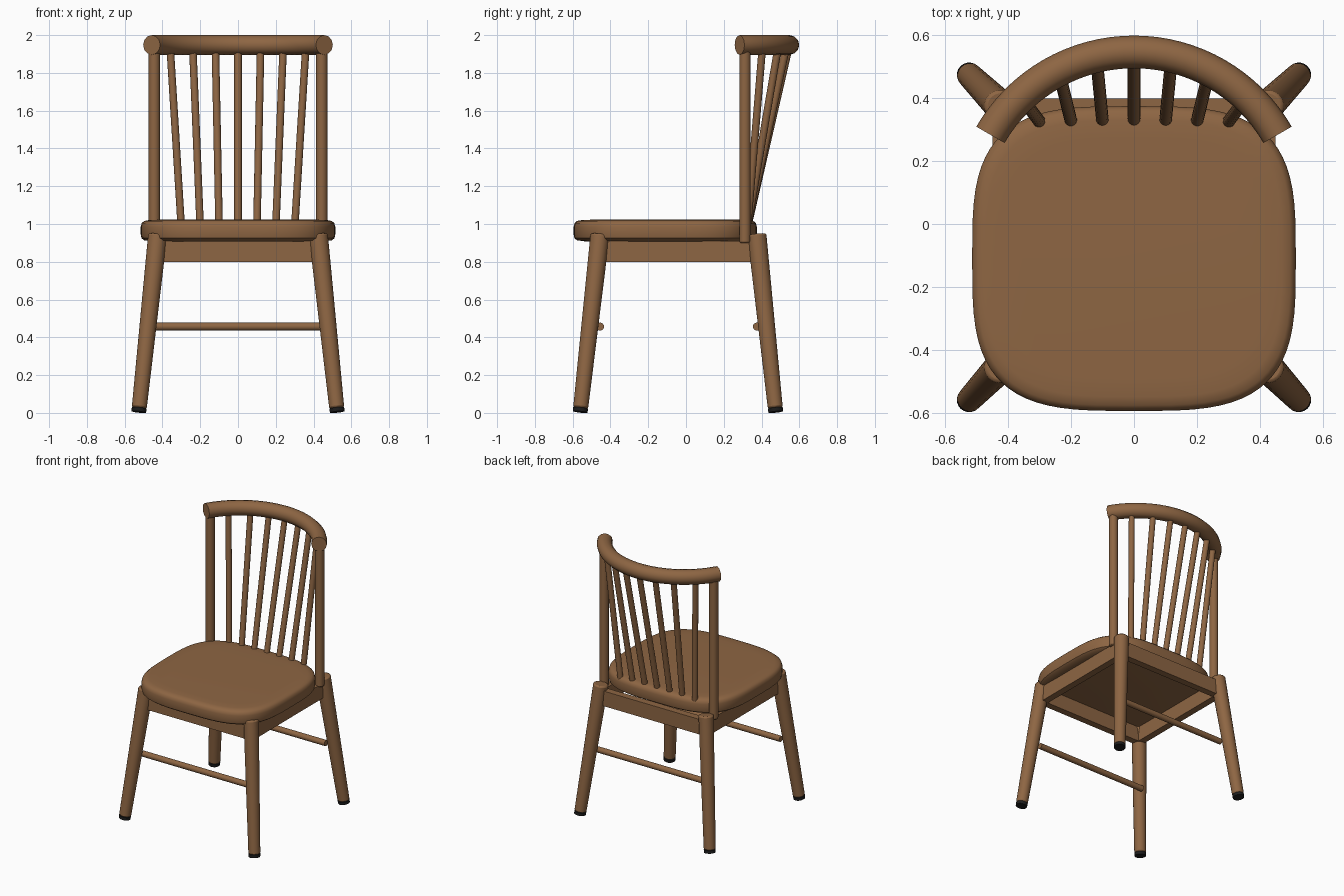
import bpy, bmesh
from math import sin, cos, pi, radians, sqrt, copysign
from mathutils import Vector, Matrix

cube = bpy.data.objects.get("Cube")
if cube:
    bpy.data.objects.remove(cube, do_unlink=True)


def material(name, rgb):
    m = bpy.data.materials.new(name)
    m.use_nodes = True
    m.diffuse_color = (*rgb, 1)
    m.node_tree.nodes["Principled BSDF"].inputs["Base Color"].default_value = (*rgb, 1)
    return m


WOOD = material("warm brown wood", (0.27, 0.132, 0.056))
RUBBER = material("black rubber", (0.012, 0.012, 0.012))


def finish(name, bm, mat, smooth=True, bevel=0.0):
    bmesh.ops.recalc_face_normals(bm, faces=bm.faces)
    mesh = bpy.data.meshes.new(name)
    bm.to_mesh(mesh)
    bm.free()
    mesh.materials.append(mat)
    ob = bpy.data.objects.new(name, mesh)
    bpy.context.collection.objects.link(ob)
    if bevel:
        mod = ob.modifiers.new("soft edges", 'BEVEL')
        mod.width, mod.segments = bevel, 2
        mod.limit_method, mod.angle_limit = 'ANGLE', radians(50)
    if smooth:
        bpy.ops.object.select_all(action='DESELECT')
        ob.select_set(True)
        bpy.context.view_layer.objects.active = ob
        bpy.ops.object.shade_smooth_by_angle(angle=radians(40))
    return ob


def rod(name, a, b, r1, r2, mat=WOOD, bevel=0.0, segments=20):
    """Round bar running from point a to point b."""
    a, b = Vector(a), Vector(b)
    turn = (b - a).to_track_quat('Z', 'Y').to_matrix().to_4x4()
    bm = bmesh.new()
    bmesh.ops.create_cone(bm, cap_ends=True, segments=segments, radius1=r1, radius2=r2,
                          depth=(b - a).length,
                          matrix=Matrix.Translation((a + b) / 2) @ turn)
    return finish(name, bm, mat, bevel=bevel)


def box(name, center, size):
    bm = bmesh.new()
    bmesh.ops.create_cube(bm, size=1, matrix=Matrix.Translation(center) @ Matrix.Diagonal((*size, 1)))
    return finish(name, bm, WOOD, smooth=False)


def loft(name, rings):
    """Skin a list of closed point rings and cap both ends."""
    bm = bmesh.new()
    loops = [[bm.verts.new(p) for p in ring] for ring in rings]
    n = len(loops[0])
    for lo, hi in zip(loops, loops[1:]):
        for i in range(n):
            j = (i + 1) % n
            bm.faces.new((lo[i], lo[j], hi[j], hi[i]))
    bm.faces.new(loops[0][::-1])
    bm.faces.new(loops[-1])
    return finish(name, bm, WOOD)


# Seat: rounded-square outline with softened rim
def outline(inset, z, n=72, power=2 / 3.4):
    pts = []
    for i in range(n):
        c, s = cos(2 * pi * i / n), sin(2 * pi * i / n)
        pts.append((copysign(abs(c) ** power, c) * (0.515 - inset),
                    copysign(abs(s) ** power, s) * (0.485 - inset) - 0.11, z))
    return pts


SEAT_RIM = [(0.06, 0.908), (0.018, 0.914), (0.004, 0.925), (0, 0.945), (0, 0.985),
            (0.005, 1.004), (0.018, 1.016), (0.045, 1.021), (0.1, 1.023)]
loft("seat", [outline(inset, z) for inset, z in SEAT_RIM])

# Curved top rail: arc swept with a round section
ARC_R, ARC_Y, RAIL_Z, RAIL_R = 0.5275, 0.02, 1.948, 0.052
rail = []
for k in range(33):
    t = radians(-60 + 120 * k / 32)
    rail.append([((ARC_R + RAIL_R * cos(u)) * sin(t),
                  ARC_Y + (ARC_R + RAIL_R * cos(u)) * cos(t),
                  RAIL_Z + RAIL_R * sin(u))
                 for u in (2 * pi * i / 12 for i in range(12))])
loft("top_rail", rail)

# Back spindles fanning out to the rail
for i in range(-3, 4):
    x = 0.12 * i
    top = (x, ARC_Y + sqrt(ARC_R ** 2 - x ** 2), RAIL_Z)
    rod(f"spindle_{i + 4}", (0.1 * i, 0.325, 0.98), top, 0.02, 0.02, segments=16)

# Legs, feet, posts and aprons
LEG_Y = {"front": (-0.56, -0.455), "back": (0.475, 0.375)}
for side, sx in (("left", 1), ("right", -1)):
    rod(f"{side}_back_post", (sx * 0.443, 0.312, 0.9), (sx * 0.443, 0.312, RAIL_Z),
        0.03, 0.03, bevel=0.008)
    box(f"{side}_apron", (sx * 0.425, -0.04, 0.855), (0.05, 0.83, 0.11))
    for end, (y0, y1) in LEG_Y.items():
        foot = Vector((sx * 0.525, y0, 0.005))
        top = Vector((sx * 0.425, y1, 0.945))
        joint = foot.lerp(top, 0.022)
        rod(f"{side}_{end}_foot", foot, joint, 0.039, 0.04, RUBBER)
        rod(f"{side}_{end}_leg", joint, top, 0.04, 0.051, bevel=0.01)

# Front and back aprons and stretchers
for end, (_, y) in LEG_Y.items():
    box(f"{end}_apron", (0, y, 0.855), (0.8, 0.05, 0.11))
    rod(f"{end}_stretcher", (-0.45, y, 0.457), (0.45, y, 0.457), 0.021, 0.021, segments=16)
